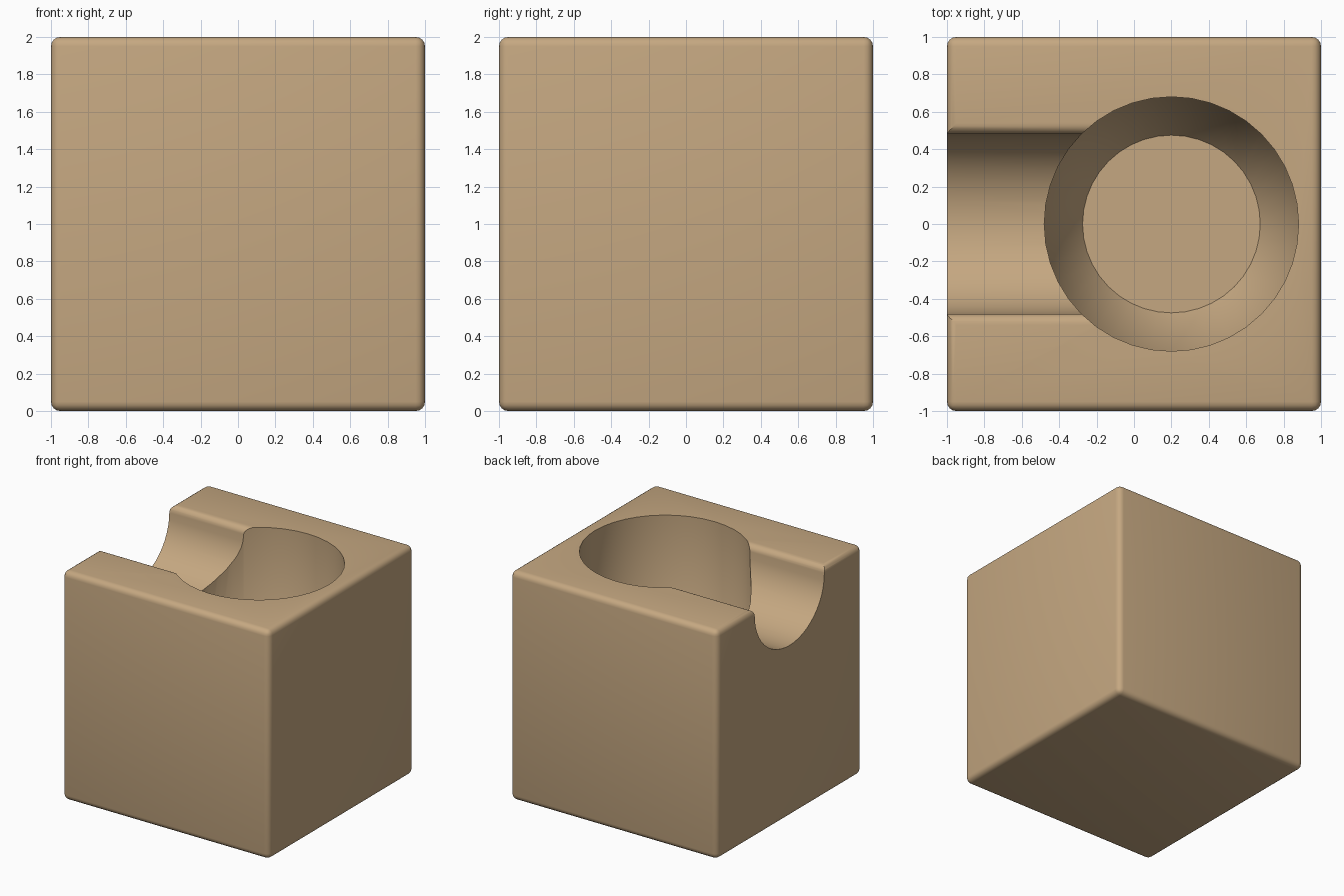
import bpy, bmesh, math

if "Cube" in bpy.data.objects:
    bpy.data.objects.remove(bpy.data.objects["Cube"])

wood = bpy.data.materials.new("light_wood")
wood.diffuse_color = (0.56, 0.39, 0.22, 1)
wood.use_nodes = True
wood.node_tree.nodes["Principled BSDF"].inputs["Base Color"].default_value = wood.diffuse_color


def make_object(name, bm):
    bmesh.ops.recalc_face_normals(bm, faces=bm.faces)
    mesh = bpy.data.meshes.new(name)
    bm.to_mesh(mesh)
    bm.free()
    mesh.materials.append(wood)
    ob = bpy.data.objects.new(name, mesh)
    bpy.context.collection.objects.link(ob)
    return ob


def loft(bm, rings):
    """Bridge equal-length point rings and cap both ends."""
    loops = [[bm.verts.new(p) for p in r] for r in rings]
    n = len(loops[0])
    for a, b in zip(loops, loops[1:]):
        for i in range(n):
            j = (i + 1) % n
            bm.faces.new((a[i], a[j], b[j], b[i]))
    bm.faces.new(loops[0])
    bm.faces.new(loops[-1])


# Rounded cube
bm = bmesh.new()
bmesh.ops.create_cube(bm, size=2)
bmesh.ops.translate(bm, verts=bm.verts, vec=(0, 0, 1))
bmesh.ops.bevel(bm, geom=bm.edges[:], offset=0.05, segments=4,
                profile=0.5, affect='EDGES')
block = make_object("marble_block", bm)

# Round pit: straight wall, then a conical step to a flat floor
bm = bmesh.new()
SIDES = 40
loft(bm, [[(0.2 + r * math.cos(math.tau * i / SIDES),
            r * math.sin(math.tau * i / SIDES), z) for i in range(SIDES)]
          for r, z in ((0.475, 0.65), (0.68, 0.95), (0.68, 2.3))])
pit = make_object("pit_cutter", bm)

# Half-round channel with softened lips, open to the left side
half = [(0.54, 2.3)]
for i in range(7):
    a = math.pi / 2 * (1 + i / 6)
    half.append((0.54 + 0.06 * math.cos(a), 1.94 + 0.06 * math.sin(a)))
for i in range(1, 13):
    a = math.pi / 2 * i / 12
    half.append((0.48 * math.cos(a), 1.94 - 0.44 * math.sin(a)))
profile = half + [(-y, z) for y, z in reversed(half[:-1])]
bm = bmesh.new()
loft(bm, [[(x, y, z) for y, z in profile] for x in (-1.2, 0.1)])
channel = make_object("channel_cutter", bm)

# Carve the pit and the channel
bpy.context.view_layer.objects.active = block
block.select_set(True)
for cutter in (channel, pit):
    mod = block.modifiers.new("carve", 'BOOLEAN')
    mod.operation = 'DIFFERENCE'
    mod.solver = 'EXACT'
    mod.object = cutter
    bpy.ops.object.modifier_apply(modifier=mod.name)
for cutter in (channel, pit):
    cutter.hide_render = True
    bpy.data.objects.remove(cutter)

bpy.ops.object.shade_smooth_by_angle(angle=math.radians(35))
